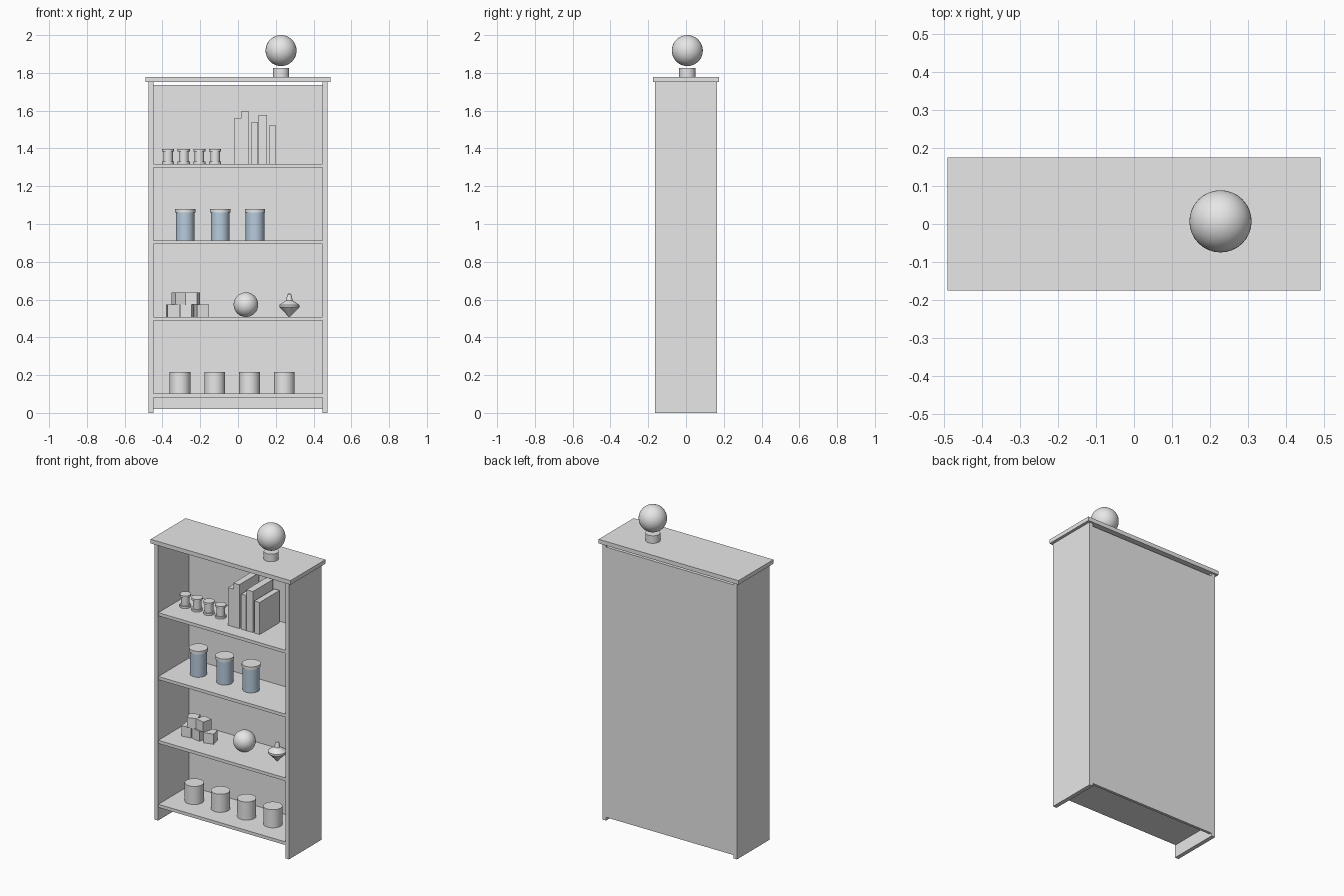
import bpy
from math import radians, cos, sin, pi

if "Cube" in bpy.data.objects:
    bpy.data.objects.remove(bpy.data.objects["Cube"], do_unlink=True)


def material(name, rgb):
    m = bpy.data.materials.new(name)
    m.use_nodes = True
    m.diffuse_color = (*rgb, 1)
    m.node_tree.nodes["Principled BSDF"].inputs["Base Color"].default_value = (*rgb, 1)
    return m


GREY = material("light grey", (0.8, 0.8, 0.8))
BLUE = material("pale blue glass", (0.48, 0.6, 0.72))


def finish(name, mat, smooth=False):
    ob = bpy.context.object
    ob.name = name
    ob.data.materials.append(mat)
    if smooth:
        bpy.ops.object.shade_smooth_by_angle(angle=radians(35))
    return ob


def box(name, x, y, z, turn=0):
    """Box from (low, high) pairs on each axis, turned about its own z."""
    mid = [(a + b) / 2 for a, b in (x, y, z)]
    bpy.ops.mesh.primitive_cube_add(size=1, location=mid, rotation=(0, 0, radians(turn)))
    ob = bpy.context.object
    ob.scale = [b - a for a, b in (x, y, z)]
    bpy.ops.object.transform_apply(location=False, rotation=False, scale=True)
    return finish(name, GREY)


def cylinder(name, x, y, z, r, mat=GREY):
    bpy.ops.mesh.primitive_cylinder_add(vertices=32, radius=r, depth=z[1] - z[0],
                                        location=(x, y, sum(z) / 2))
    return finish(name, mat, True)


def ball(name, x, y, z, r):
    bpy.ops.mesh.primitive_uv_sphere_add(segments=32, ring_count=24, radius=r, location=(x, y, z))
    return finish(name, GREY, True)


def lathe(name, x, y, z, profile, sides=32):
    """Solid of revolution; the profile is (radius, height) from bottom to top."""
    verts, faces = [], []
    for r, h in profile:
        verts += [(r * cos(2 * pi * i / sides), r * sin(2 * pi * i / sides), h)
                  for i in range(sides)]
    for k in range(len(profile) - 1):
        for i in range(sides):
            j = (i + 1) % sides
            a, b = k * sides, (k + 1) * sides
            faces.append((a + i, a + j, b + j, b + i))
    faces.append(tuple(reversed(range(sides))))
    faces.append(tuple(range(len(verts) - sides, len(verts))))
    mesh = bpy.data.meshes.new(name)
    mesh.from_pydata(verts, [], faces)
    ob = bpy.data.objects.new(name, mesh)
    bpy.context.collection.objects.link(ob)
    bpy.ops.object.select_all(action="DESELECT")
    ob.select_set(True)
    bpy.context.view_layer.objects.active = ob
    ob.location = (x, y, z)
    return finish(name, GREY, True)


# Cabinet carcass
INNER, OUTER, DEPTH = 0.447, 0.473, 0.164
box("left_side", (INNER, OUTER), (-DEPTH, DEPTH), (0, 1.752))
box("right_side", (-OUTER, -INNER), (-DEPTH, DEPTH), (0, 1.752))
box("top_board", (-0.491, 0.491), (-0.175, 0.175), (1.752, 1.778))
box("back_panel", (-INNER, INNER), (0.145, 0.162), (0.02, 1.735))

# Shelves, lowest first
SHELF = [0.102, 0.508, 0.913, 1.318]
for i, z in enumerate(SHELF):
    box(f"shelf_{i + 1}", (-INNER, INNER), (-0.16, 0.15), (z - 0.02, z))

# Lowest shelf: plain tins
for i in range(4):
    cylinder(f"tin_{i + 1}", -0.307 + 0.184 * i, 0, (SHELF[0], 0.217), 0.055)

# Second shelf: stacked toy blocks, ball and spinning top
s, z = 0.0315, SHELF[1]
for i, (x, row, turn) in enumerate([(-0.346, 0, 8), (-0.27, 0, -12), (-0.193, 0, 14),
                                    (-0.312, 1, 20), (-0.24, 1, -15)]):
    low = z + row * 0.065
    box(f"toy_block_{i + 1}", (x - s, x + s), (-s, s), (low, low + 0.065), turn)
ball("toy_ball", 0.042, 0.005, z + 0.065, 0.065)
lathe("spinning_top", 0.272, 0.005, z,
      [(0.003, 0), (0.053, 0.052), (0.053, 0.064), (0.017, 0.088),
       (0.014, 0.105), (0.01, 0.12), (0.003, 0.125)])

# Third shelf: glass jars with lids
for i in range(3):
    x = -0.28 + 0.185 * i
    cylinder(f"jar_body_{i + 1}", x, 0.003, (SHELF[2], 1.06), 0.049, BLUE)
    cylinder(f"jar_lid_{i + 1}", x, 0.003, (1.06, 1.08), 0.054)

# Top shelf: thread spools
z = SHELF[3]
for i in range(4):
    lathe(f"spool_{i + 1}", -0.37 + 0.083 * i, 0, z,
          [(0.032, 0), (0.032, 0.013), (0.025, 0.013), (0.025, 0.067),
           (0.032, 0.067), (0.032, 0.08)])

# Top shelf: standing books as (left edge, thickness, height)
for i, (x, w, h) in enumerate([(-0.021, 0.037, 0.24), (0.016, 0.042, 0.278),
                               (0.071, 0.035, 0.223), (0.108, 0.045, 0.26),
                               (0.164, 0.037, 0.204)]):
    box(f"book_{i + 1}", (x, x + w), (-0.07, 0.13), (z, z + h))

# Globe on its stand, on top of the cabinet
cylinder("globe_stand", 0.228, 0.007, (1.778, 1.826), 0.043)
ball("globe", 0.228, 0.007, 1.918, 0.082)
